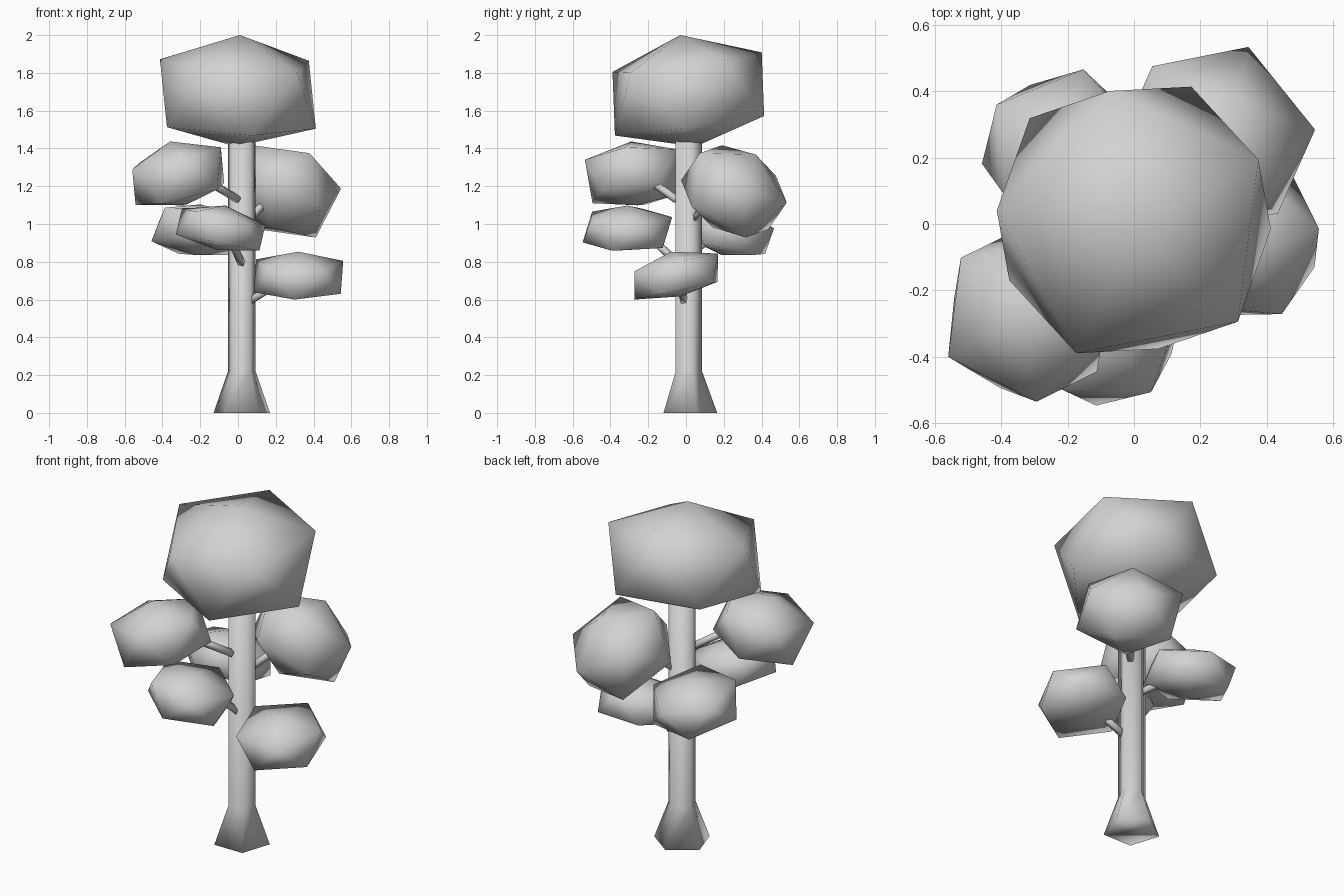
import bpy, bmesh
from math import radians, sin, cos
from mathutils import Matrix, Vector

cube = bpy.data.objects.get("Cube")
if cube:
    bpy.data.objects.remove(cube, do_unlink=True)

grey = bpy.data.materials.new("plain_grey")
grey.use_nodes = True
GREY = (0.65, 0.65, 0.65, 1)
grey.diffuse_color = GREY
grey.node_tree.nodes["Principled BSDF"].inputs["Base Color"].default_value = GREY


def finish(name, bm):
    """Turn a bmesh into a smooth-shaded object."""
    bmesh.ops.recalc_face_normals(bm, faces=bm.faces)
    for f in bm.faces:
        f.smooth = True
    mesh = bpy.data.meshes.new(name)
    bm.to_mesh(mesh)
    bm.free()
    mesh.materials.append(grey)
    obj = bpy.data.objects.new(name, mesh)
    bpy.context.collection.objects.link(obj)


def foliage(name, centre, radius, height, spin, lean_to, lean, sag):
    """Flattened icosahedron with a sagging lower ring, leaning to a compass angle."""
    bm = bmesh.new()
    bmesh.ops.create_icosphere(bm, subdivisions=1, radius=1)
    for v in bm.verts:
        if abs(v.co.z) < 0.9:
            v.co.z *= 1.1 if v.co.z > 0 else sag
    a = radians(lean_to)
    m = (Matrix.Translation(centre)
         @ Matrix.Rotation(radians(lean), 4, Vector((-sin(a), cos(a), 0)))
         @ Matrix.Diagonal((radius, radius, height, 1))
         @ Matrix.Rotation(radians(spin), 4, "Z"))
    bmesh.ops.transform(bm, matrix=m, verts=bm.verts)
    finish(name, bm)


def branch(name, start, end, radius=0.022):
    """Thin five-sided rod between two points."""
    start, end = Vector(start), Vector(end)
    d = end - start
    bm = bmesh.new()
    bmesh.ops.create_cone(bm, cap_ends=True, segments=5, radius1=radius,
                          radius2=radius, depth=d.length)
    m = (Matrix.Translation((start + end) / 2)
         @ d.to_track_quat("Z", "Y").to_matrix().to_4x4())
    bmesh.ops.transform(bm, matrix=m, verts=bm.verts)
    finish(name, bm)


# Trunk: five-sided, flared at the foot
bm = bmesh.new()
rings = []
for z, r in ((0, 0.157), (0.22, 0.077), (1.5, 0.077)):
    rings.append([bm.verts.new((0.02 + r * cos(radians(90 + 72 * i)),
                                0.008 + r * sin(radians(90 + 72 * i)), z))
                  for i in range(5)])
for low, high in zip(rings, rings[1:]):
    for i in range(5):
        j = (i + 1) % 5
        bm.faces.new((low[i], low[j], high[j], high[i]))
bm.faces.new(rings[0])
bm.faces.new(rings[-1])
finish("trunk", bm)

# Foliage clumps
foliage("crown", (0, 0.01, 1.705), 0.472, 0.298, 29, -75, 8, 1.35)
foliage("upper_front_foliage", (-0.32, -0.275, 1.268), 0.288, 0.174, -8, 200, 14, 1.5)
foliage("upper_back_foliage", (0.245, 0.255, 1.175), 0.312, 0.235, -1, 58, 35, 1.15)
foliage("middle_back_foliage", (-0.21, 0.22, 0.97), 0.272, 0.138, 5, 72, 14, 1.4)
foliage("middle_front_foliage", (-0.09, -0.31, 0.98), 0.265, 0.12, 16, 0, 11, 1.5)
foliage("lower_foliage", (0.32, -0.055, 0.735), 0.272, 0.121, 13, -90, 12, 1.6)

# Branches
branch("upper_front_branch", (0.0, -0.05, 1.13), (-0.2, -0.22, 1.25))
branch("upper_back_branch", (0.06, 0.04, 1.03), (0.18, 0.18, 1.15))
branch("middle_back_branch", (-0.01, 0.04, 0.86), (-0.14, 0.17, 0.95))
branch("middle_front_branch", (0.02, -0.04, 0.79), (-0.05, -0.2, 0.94))
branch("lower_branch", (0.06, -0.01, 0.59), (0.22, -0.04, 0.69))
